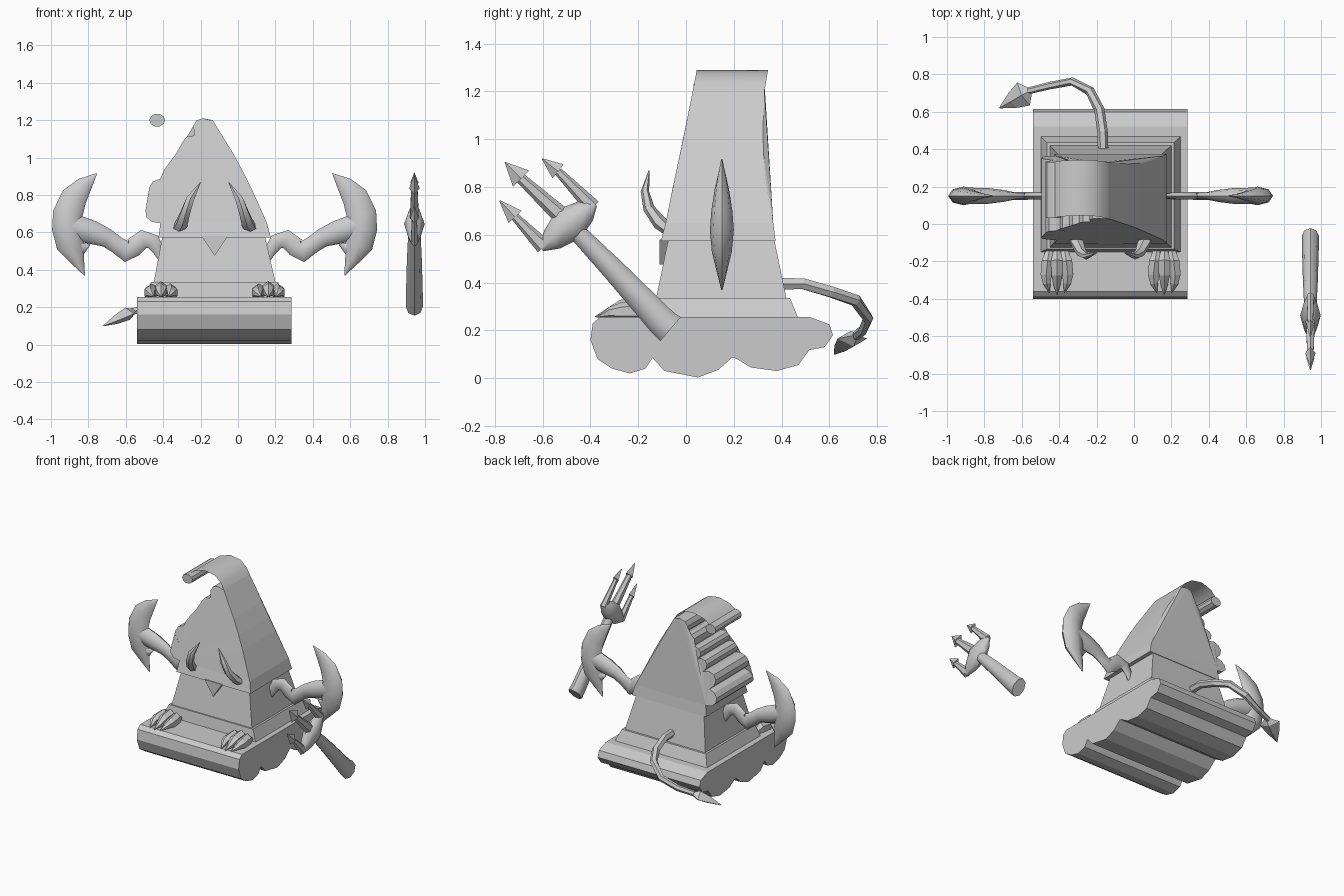
import bpy, bmesh, math
from mathutils import Vector

cube = bpy.data.objects.get("Cube")
if cube:
    bpy.data.objects.remove(cube, do_unlink=True)

GREY = (0.6, 0.6, 0.6, 1)
mat = bpy.data.materials.new("stone grey")
mat.use_nodes = True
mat.diffuse_color = GREY
mat.node_tree.nodes["Principled BSDF"].inputs["Base Color"].default_value = GREY

CX = -0.125  # symmetry plane of the body
X, Y, Z = Vector((1, 0, 0)), Vector((0, 1, 0)), Vector((0, 0, 1))


def finish(name, bm, smooth=None, normals=True):
    if normals:
        bmesh.ops.recalc_face_normals(bm, faces=bm.faces)
    mesh = bpy.data.meshes.new(name)
    bm.to_mesh(mesh)
    bm.free()
    mesh.materials.append(mat)
    ob = bpy.data.objects.new(name, mesh)
    bpy.context.collection.objects.link(ob)
    if smooth:
        bpy.ops.object.select_all(action='DESELECT')
        ob.select_set(True)
        bpy.context.view_layer.objects.active = ob
        bpy.ops.object.shade_smooth_by_angle(angle=math.radians(smooth))
    return ob


def bridge(name, rings, smooth=None, caps=True):
    """Join rings of points into one surface."""
    bm = bmesh.new()
    rows = [[bm.verts.new(p) for p in ring] for ring in rings]
    n = len(rows[0])
    for a, b in zip(rows, rows[1:]):
        for i in range(n):
            j = (i + 1) % n
            bm.faces.new((a[i], a[j], b[j], b[i]))
    if caps:
        ends = [bm.faces.new(rows[0]), bm.faces.new(rows[-1])]
        bmesh.ops.triangulate(bm, faces=ends)
    return finish(name, bm, smooth)


def loft(name, path, side, n=6, smooth=None, mirror=False):
    """Elliptical sections (x, y, z, half width, half depth along side)."""
    if mirror:
        path = [(2 * CX - p[0], *p[1:]) for p in path]
    pts = [Vector(p[:3]) for p in path]
    rings = []
    for i, p in enumerate(path):
        tangent = (pts[min(i + 1, len(pts) - 1)] - pts[max(i - 1, 0)]).normalized()
        across = tangent.cross(side).normalized()
        deep = across.cross(tangent).normalized()
        rings.append([pts[i] + across * max(p[3], .002) * math.cos(a) + deep * max(p[4], .002) * math.sin(a)
                      for a in (2 * math.pi * k / n for k in range(n))])
    return bridge(name, rings, smooth)


def slab(name, levels):
    """Stacked rectangles (z, x0, x1, y0, y1)."""
    return bridge(name, [[(a, c, z), (b, c, z), (b, d, z), (a, d, z)] for z, a, b, c, d in levels])


# Cloud base, a scalloped side profile run along x
cloud = [(-.36, .255), (-.39, .23), (-.40, .16), (-.37, .08), (-.31, .04), (-.235, .02), (-.17, .04), (-.14, .085),
         (-.09, .03), (.05, .003), (.135, .035), (.197, .09), (.27, .045), (.38, .03), (.47, .055), (.515, .117),
         (.58, .13), (.615, .18), (.60, .225), (.52, .255)]
bridge("cloud_base", [[(x, y, z) for y, z in cloud] for x in (-.54, .285)])

# Tapered body with a foot moulding
slab("body", [(.25, -.50, .25, -.15, .47), (.335, -.465, .215, -.135, .435),
              (.335, -.45, .20, -.125, .42), (.575, -.405, .145, -.075, .37)])
slab("hat_brim", [(.573, -.425, .175, -.105, .375), (.65, -.415, .155, -.085, .365)])

# Pointed beak under the brim
bridge("beak", [[(CX - .07, y, .58), (CX + .07, y, .58), (CX, y, .475)] for y in (-.11, -.06)])

# Hat: smooth right edge, scalloped left edge, depth narrowing upwards
DEPTH = [(.6, -.09, .375), (.65, -.085, .365), (.80, -.055, .335), (1.0, -.012, .32),
         (1.2, .028, .328), (1.3, .047, .345)]


def depth(z):
    for (z0, f0, b0), (z1, f1, b1) in zip(DEPTH, DEPTH[1:]):
        if z <= z1:
            t = (z - z0) / (z1 - z0)
            return f0 + t * (f1 - f0), b0 + t * (b1 - b0)
    return DEPTH[-1][1:]


outline = [(.155, .65), (.115, .74), (.07, .84), (.025, .93), (-.03, 1.03), (-.08, 1.11), (-.135, 1.2)]
notches = [(-.145, 1.2), (-.20, 1.1), (-.27, 1.02), (-.32, .95), (-.37, .875), (-.43, .765), (-.42, .65)]
for a, b in zip(notches, notches[1:]):
    a, b = Vector(a), Vector(b)
    chord = b - a
    out = Vector((chord.y, -chord.x)) * .62
    for k in range(5):
        t = math.pi * k / 5
        outline.append(tuple(a + chord * (1 - math.cos(t)) / 2 + out * math.sin(t)))
outline.append(notches[-1])
bridge("hat", [[(x, depth(z)[s], z) for x, z in outline] for s in (0, 1)])

# Thin curled sheet at the hat tip, ending in a roll
curl = [(-.135, 1.2), (-.165, 1.24), (-.215, 1.277), (-.30, 1.29), (-.385, 1.265), (-.425, 1.23)]
bm = bmesh.new()
rows = [[bm.verts.new((x, y, z)) for y in depth(z)] for x, z in curl]
for a, b in zip(rows, rows[1:]):
    bm.faces.new((a[0], a[1], b[1], b[0]))
finish("hat_curl", bm, 40, normals=False)
roll = [(-.432 + .042 * math.cos(k * math.pi / 5), 1.2 + .035 * math.sin(k * math.pi / 5)) for k in range(10)]
bridge("hat_roll", [[(x, depth(1.22)[s], z) for x, z in roll] for s in (0, 1)])

# Paired parts: brow horns, arms with crescent blades, clawed feet
for mirror, tag in ((False, "left"), (True, "right")):
    loft(tag + "_brow_horn", [(.075, -.06, .61, .025, .035), (.05, -.11, .65, .03, .035),
                              (.03, -.155, .71, .024, .028), (.005, -.172, .78, .018, .024),
                              (-.05, -.155, .868, 0, 0)], X, 6, 30, mirror)
    loft(tag + "_arm", [(.165, .15, .445, .005, .008), (.172, .15, .50, .032, .015), (.205, .15, .55, .042, .018),
                        (.255, .15, .565, .05, .02), (.31, .15, .52, .052, .02), (.345, .15, .497, .056, .022),
                        (.40, .15, .535, .046, .022), (.45, .15, .57, .05, .032), (.53, .15, .60, .063, .042),
                        (.66, .15, .64, .07, .045)], Y, 8, 50, mirror)
    loft(tag + "_blade", [(.505, .15, .915, 0, .003), (.57, .15, .855, .045, .015), (.625, .15, .79, .07, .03),
                          (.66, .15, .70, .08, .044), (.66, .15, .62, .084, .05), (.645, .15, .53, .075, .042),
                          (.61, .15, .455, .04, .024), (.57, .15, .37, 0, .003)], Y, 8, 60, mirror)
    # Inner barb on each blade
    loft(tag + "_blade_barb", [(.63, .15, .53, .06, .035), (.575, .15, .515, .03, .018), (.54, .15, .535, 0, 0)],
         Y, 6, 50, mirror)
    for k in (-1, 0, 1):
        x = .162 + .05 * k
        drop = .012 * abs(k)
        loft(tag + "_claw", [(x - .01 * k, -.14, .265, .012, .02), (x, -.20, .295 - drop, .045, .036),
                             (x + .008 * k, -.27, .29 - drop, .038, .034), (x + .004 * k, -.315, .275, .024, .024),
                             (x - .01 * k, -.38 + drop, .257, 0, 0)], X, 6, None, mirror)

# Tail with arrow tip
loft("tail", [(-.165, .39, .395, .028, .028), (-.168, .49, .395, .028, .026), (-.185, .61, .36, .028, .026),
              (-.235, .71, .325, .026, .026), (-.33, .762, .25, .022, .025), (-.45, .74, .20, .02, .022),
              (-.565, .712, .178, .018, .02)], Z, 6)
loft("tail_tip", [(-.55, .715, .18, .01, .01), (-.59, .695, .165, .07, .035),
                  (-.65, .66, .135, .045, .025), (-.72, .62, .10, 0, 0)], Z, 4)

# Trident, standing free beside the body
TX = .943


def trident_part(name, path, n=8, smooth=50):
    return loft(name, [(TX, *p) for p in path], X, n, smooth)


trident_part("trident_handle", [(-.065, .205, .066, .046), (-.10, .235, .062, .046), (-.30, .45, .048, .04),
                                (-.465, .62, .036, .032)])
trident_part("trident_head", [(-.38, .73, .012, .015), (-.42, .70, .05, .035), (-.49, .645, .078, .055),
                              (-.56, .58, .05, .035), (-.605, .54, .012, .015)])
prongs = (((-.50, .66), (-.69, .835), (-.757, .903), .028),
          ((-.39, .715), (-.535, .865), (-.602, .918), .022),
          ((-.595, .55), (-.715, .675), (-.78, .743), .022))
for root, neck, tip, w in prongs:
    trident_part("trident_prong", [(*root, w + .012, w), (*neck, w * .8, w * .7)], 6)
    trident_part("trident_point", [(*neck, w * 1.7, w), (*tip, 0, 0)], 4, None)
